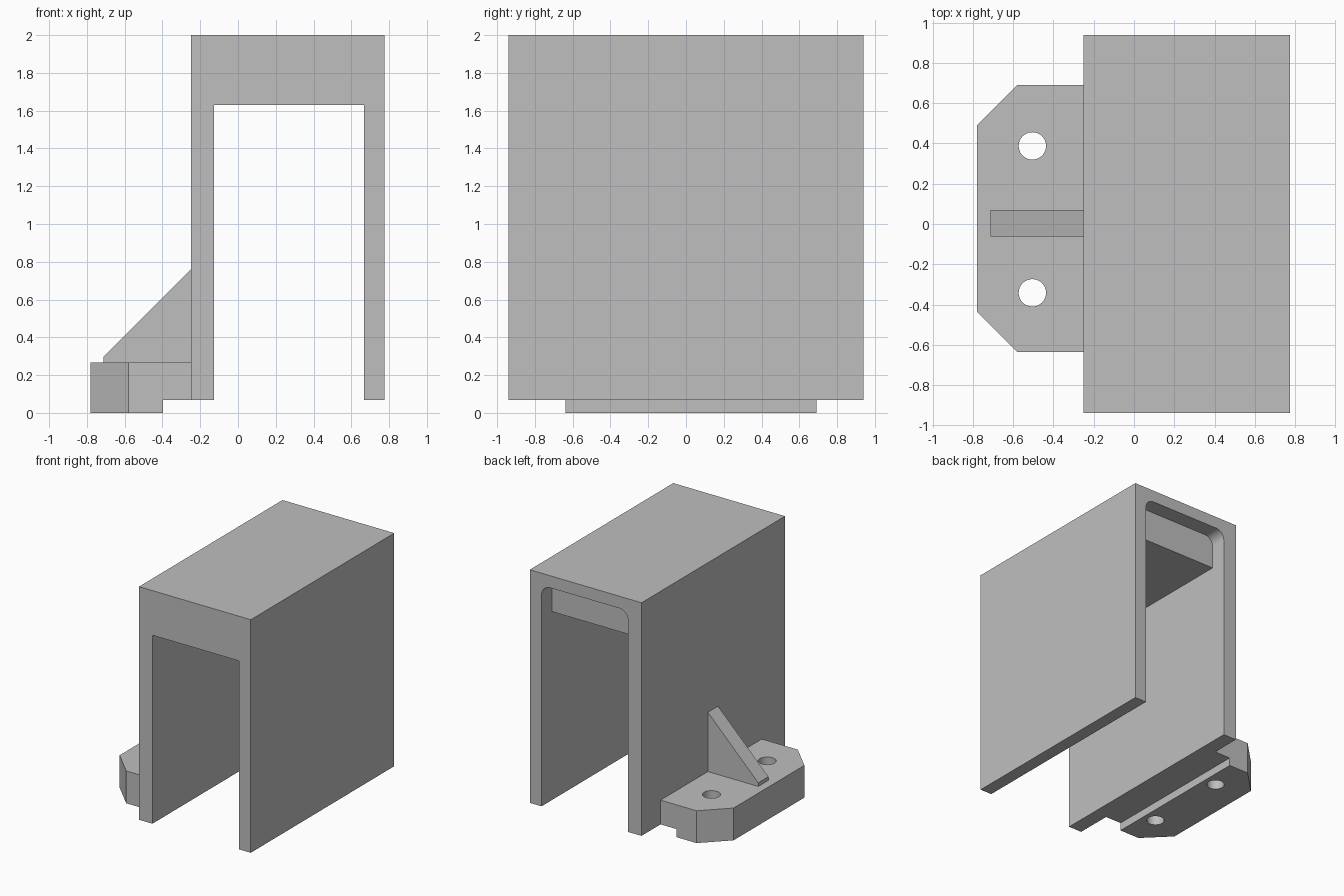
import bpy, bmesh
from mathutils import Vector

if "Cube" in bpy.data.objects:
    bpy.data.objects.remove(bpy.data.objects["Cube"])

grey = bpy.data.materials.new("plain_grey")
grey.use_nodes = True
colour = (0.52, 0.52, 0.52, 1)
grey.diffuse_color = colour
grey.node_tree.nodes["Principled BSDF"].inputs["Base Color"].default_value = colour


def prism(name, outline, y0, y1, bevel=0, segments=1, pick=None):
    """Extrude an x-z outline from y0 to y1, bevelling the edges that pick accepts."""
    bm = bmesh.new()
    face = bm.faces.new([bm.verts.new((x, y0, z)) for x, z in outline])
    moved = bmesh.ops.extrude_face_region(bm, geom=[face])["geom"]
    bmesh.ops.translate(bm, vec=Vector((0, y1 - y0, 0)),
                        verts=[v for v in moved if isinstance(v, bmesh.types.BMVert)])
    bmesh.ops.recalc_face_normals(bm, faces=bm.faces[:])
    if pick:
        edges = [e for e in bm.edges if pick(e.verts[0].co, e.verts[1].co)]
        bmesh.ops.bevel(bm, geom=edges, offset=bevel, offset_type='OFFSET',
                        segments=segments, profile=0.5, affect='EDGES')
    mesh = bpy.data.meshes.new(name)
    bm.to_mesh(mesh)
    bm.free()
    mesh.materials.append(grey)
    obj = bpy.data.objects.new(name, mesh)
    bpy.context.collection.objects.link(obj)
    return obj


def rect(x0, x1, z0, z1):
    return [(x0, z0), (x1, z0), (x1, z1), (x0, z1)]


def activate(obj):
    bpy.ops.object.select_all(action='DESELECT')
    obj.select_set(True)
    bpy.context.view_layer.objects.active = obj


def cut(target, cutter):
    cutter.hide_render = True
    mod = target.modifiers.new("cut", 'BOOLEAN')
    mod.operation, mod.solver, mod.object = 'DIFFERENCE', 'EXACT', cutter
    activate(target)
    bpy.ops.object.modifier_apply(modifier=mod.name)
    bpy.data.objects.remove(cutter)


# Main dimensions
left, right, half, base, top = -0.25, 0.775, 0.94, 0.067, 2.0
slot_x0, slot_x1, slot_top = -0.127, 0.667, 1.63
recess_top, recess_y = 1.9, 0.805

# Housing: open channel with a higher, rounded recess at the back
housing = prism("housing", rect(left, right, base, top), -half, half)
cut(housing, prism("slot_cutter", rect(slot_x0, slot_x1, -0.2, slot_top), -1.2, 1.2))
cut(housing, prism("recess_cutter", rect(slot_x0, slot_x1, 1.4, recess_top), recess_y, 1.2,
                   0.08, 8, lambda a, b: min(a.z, b.z) > 1.8 and abs(a.x - b.x) < 0.01))

# Mounting flange: stepped underside, chamfered outer corners, two bolt holes
outer, step_x, flange_top = -0.78, -0.397, 0.268
flange = prism("mounting_flange",
               [(outer, 0), (step_x, 0), (step_x, base), (left, base),
                (left, flange_top), (outer, flange_top)],
               -0.637, 0.69, 0.2, 1,
               lambda a, b: max(a.x, b.x) < -0.7 and abs(a.z - b.z) > 0.1)
for y in (-0.342, 0.388):
    bpy.ops.mesh.primitive_cylinder_add(vertices=40, radius=0.068, depth=1,
                                        location=(-0.505, y, 0.1))
    drill = bpy.context.object
    drill.data.materials.append(grey)
    cut(flange, drill)

# Triangular rib bracing the flange against the wall
rib = prism("support_rib",
            [(-0.712, flange_top), (left, flange_top), (left, 0.76), (-0.712, 0.298)],
            -0.063, 0.07)

for obj in (housing, flange, rib):
    activate(obj)
    bpy.ops.object.shade_smooth_by_angle()
